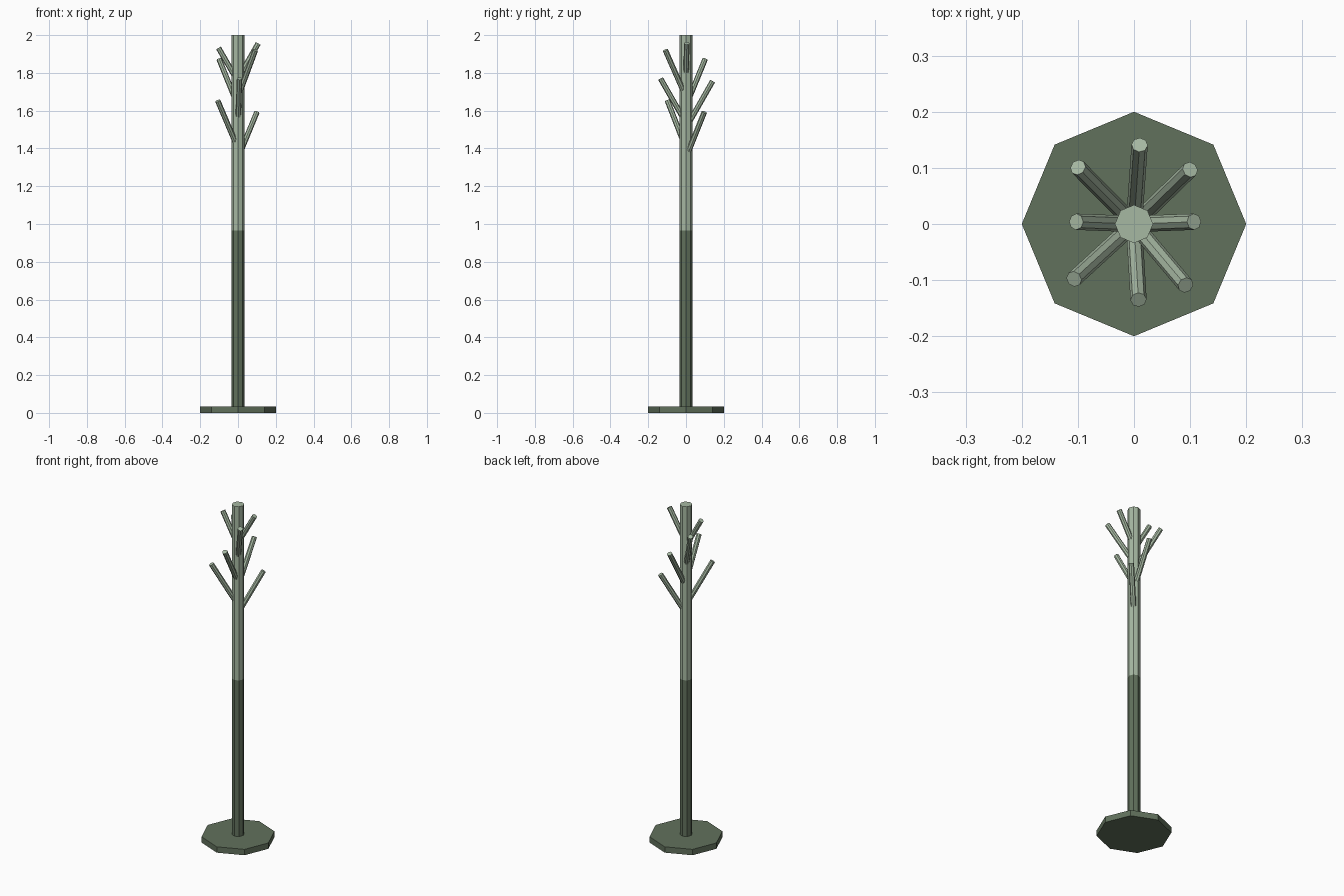
import bpy
from mathutils import Vector

if "Cube" in bpy.data.objects:
    bpy.data.objects.remove(bpy.data.objects["Cube"])


def material(name, srgb):
    m = bpy.data.materials.new(name)
    lin = [((c / 255 + 0.055) / 1.055) ** 2.4 for c in srgb]
    m.diffuse_color = (*lin, 1)
    m.use_nodes = True
    m.node_tree.nodes["Principled BSDF"].inputs["Base Color"].default_value = m.diffuse_color
    return m


DARK = material("dark_green", (97, 113, 92))
PALE = material("pale_green", (166, 184, 162))


def rod(name, start, end, radius, mat):
    """Eight-sided flat-shaded cylinder between two points."""
    a, b = Vector(start), Vector(end)
    d = b - a
    bpy.ops.mesh.primitive_cylinder_add(vertices=8, radius=radius, depth=d.length, location=(a + b) / 2)
    ob = bpy.context.object
    ob.name = name
    if d.xy.length > 1e-6:
        ob.rotation_euler = d.to_track_quat('Z', 'Y').to_euler()
    ob.data.materials.append(mat)
    return ob


# Foot plate and two-tone pole
rod("base", (0, 0, 0), (0, 0, 0.035), 0.2, DARK)
rod("lower_pole", (0, 0, 0.035), (0, 0, 0.965), 0.034, DARK)
rod("upper_pole", (0, 0, 0.965), (0, 0, 2.0), 0.034, PALE)

# Hooks: tip positions, each rising at 60 degrees from the pole axis
tips = [(0.107, 0.004, 1.956), (0.100, 0.097, 1.592), (0.010, 0.141, 1.756),
        (-0.100, 0.101, 1.872), (-0.103, 0.004, 1.932), (-0.107, -0.098, 1.652),
        (0.008, -0.135, 1.770), (0.092, -0.109, 1.920)]
for i, (x, y, z) in enumerate(tips):
    rise = 1.74 * (x * x + y * y) ** 0.5
    rod(f"hook_{i + 1}", (0, 0, z - rise), (x, y, z), 0.0145, PALE)
